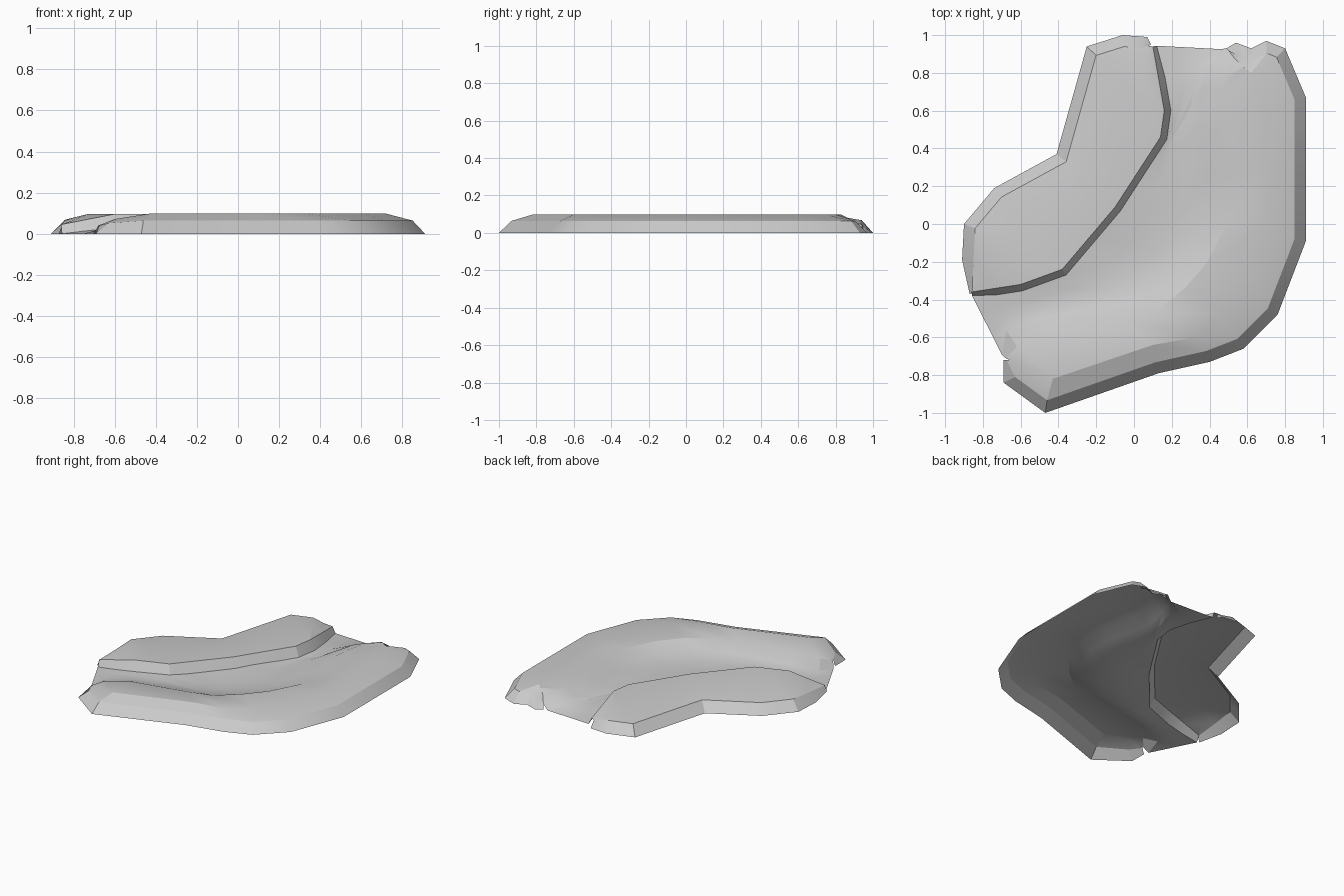
import bpy
import random
from mathutils import Vector

random.seed(4)
COUNT = 15  # stations along the channel

cube = bpy.data.objects.get("Cube")
if cube:
    bpy.data.objects.remove(cube, do_unlink=True)


def path(*points):
    return [Vector(p) for p in points]


def split_longest(points, count):
    """Add midpoints to the longest segments, keeping every corner."""
    points = list(points)
    while len(points) < count:
        i = max(range(len(points) - 1), key=lambda k: (points[k + 1] - points[k]).length)
        points.insert(i + 1, points[i].lerp(points[i + 1], 0.5))
    return points


def inset(points, width, side, end_width):
    """Shift a path sideways with mitred corners; side 1 is left, -1 is right."""
    result = []
    last = len(points) - 1
    for i, point in enumerate(points):
        before = points[max(i - 1, 0)]
        after = points[min(i + 1, last)]
        normals = []
        for start, end in ((before, point), (point, after)):
            step = end - start
            if step.length > 0:
                normals.append(Vector((-step.y, step.x)).normalized() * side)
        normal = sum(normals, Vector((0, 0))).normalized()
        amount = end_width if i in (0, last) else width
        result.append(point + normal * amount / max(normal.dot(normals[0]), 0.7))
    return result


def blend(first, second, factor):
    return [a.lerp(b, factor) for a, b in zip(first, second)]


def row(points, middle, end, rough=0.0):
    """Give a path its height: low at both mouths, full along the middle."""
    placed = []
    for i, p in enumerate(points):
        fade = min(1.0, min(i, COUNT - 1 - i) / 2)
        z = end + (middle - end) * fade + random.uniform(-rough, rough) * fade
        placed.append((p.x, p.y, max(z, 0.0)))
    return placed


# Inner bend: ground outline and top of the steep bank
inner_base = split_longest(path(
    (-.87, -.37), (-.91, -.19), (-.9, 0), (-.74, .19), (-.41, .37),
    (-.25, .94), (-.06, 1), (.07, .99), (.09, .95)), COUNT)
inner_bank = split_longest(path(
    (-.86, -.36), (-.6, -.32), (-.38, -.24), (-.1, .09),
    (.14, .46), (.16, .6), (.1, .94)), COUNT)

# Outer bend: ground outline, plateau crest and top of the gentle bank
outer_base = path(
    (-.69, -.72), (-.69, -.84), (-.47, -1), (.13, -.79), (.4, -.73),
    (.58, -.66), (.76, -.48), (.91, -.09), (.91, .3), (.91, .67),
    (.8, .93), (.7, .97), (.62, .93), (.54, .96), (.49, .93))
outer_crest = path(
    (-.66, -.72), (-.6, -.74), (-.43, -.82), (.1, -.64), (.33, -.6),
    (.46, -.48), (.62, -.28), (.72, .02), (.7, .3), (.7, .58),
    (.66, .75), (.62, .8), (.58, .83), (.53, .88), (.5, .92))
outer_bank = path(
    (-.68, -.71), (-.62, -.65), (-.45, -.59), (-.05, -.51), (.12, -.46),
    (.27, -.34), (.39, -.2), (.5, .02), (.49, .25), (.43, .5),
    (.44, .62), (.46, .7), (.48, .78), (.5, .86), (.49, .93))

# Derived rims and bank feet
inner_rim = inset(inner_base, .06, -1, .015)
outer_rim = inset(outer_base, .06, 1, .015)
inner_foot = inset(inner_bank, .035, -1, .02)
outer_foot = inset(outer_bank, .1, 1, .03)

# Rows across the tile, from the inner edge to the outer edge
rows = [
    row(inner_base, 0, 0),
    row(inner_rim, .068, .04),
    row(blend(inner_rim, inner_bank, .45), .093, .045, .003),
    row(inner_bank, .096, .045),
    row(inner_foot, .03, 0, .004),
    row(blend(inner_foot, outer_foot, .33), .02, 0, .006),
    row(blend(inner_foot, outer_foot, .67), .026, 0, .006),
    row(outer_foot, .045, 0, .004),
    row(outer_bank, .088, .04, .003),
    row(outer_crest, .098, .045),
    row(outer_rim, .064, .04),
    row(outer_base, 0, 0),
]

# Loft the rows into one open-bottomed shell
verts = [v for line in rows for v in line]
faces = []
for r in range(len(rows) - 1):
    for s in range(COUNT - 1):
        a = r * COUNT + s
        faces.append((a, a + COUNT, a + COUNT + 1, a + 1))

mesh = bpy.data.meshes.new("river_bend")
mesh.from_pydata(verts, [], faces)
mesh.validate()
river_bend = bpy.data.objects.new("river_bend", mesh)
bpy.context.collection.objects.link(river_bend)

# Plain stone colour
stone = bpy.data.materials.new("light_grey_stone")
stone.use_nodes = True
colour = (.6, .6, .6, 1)
stone.diffuse_color = colour
stone.node_tree.nodes["Principled BSDF"].inputs["Base Color"].default_value = colour
mesh.materials.append(stone)

# Soft facets with crisp banks and rims
bpy.context.view_layer.objects.active = river_bend
river_bend.select_set(True)
bpy.ops.object.shade_smooth_by_angle(angle=.35)
